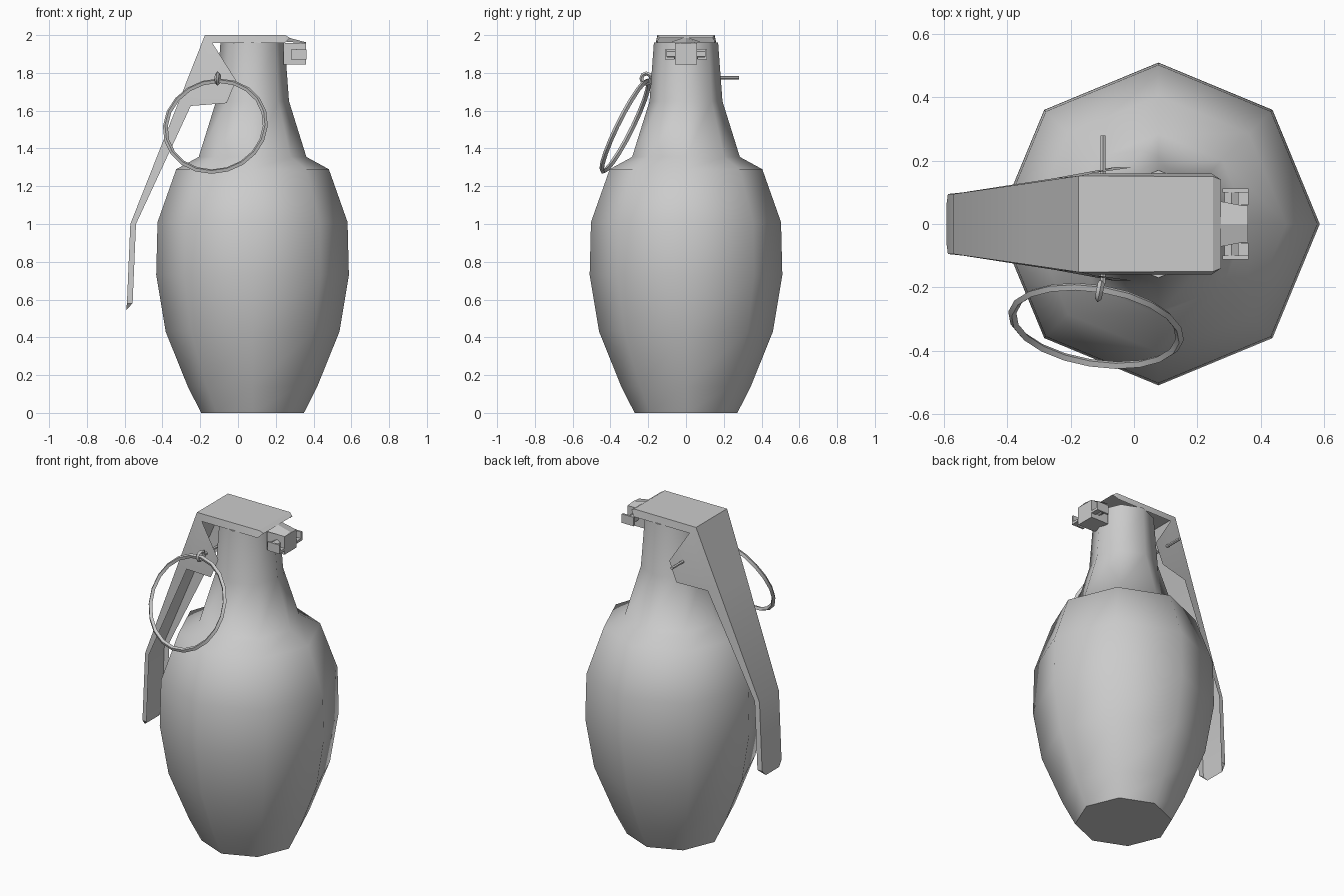
import bpy, bmesh, math
from mathutils import Matrix, Vector

if "Cube" in bpy.data.objects:
    bpy.data.objects.remove(bpy.data.objects["Cube"])


def finish(name, bm, angle=None):
    bmesh.ops.recalc_face_normals(bm, faces=bm.faces)
    me = bpy.data.meshes.new(name)
    bm.to_mesh(me)
    bm.free()
    ob = bpy.data.objects.new(name, me)
    bpy.context.collection.objects.link(ob)
    if angle:
        bpy.ops.object.select_all(action='DESELECT')
        ob.select_set(True)
        bpy.context.view_layer.objects.active = ob
        bpy.ops.object.shade_smooth_by_angle(angle=math.radians(angle))
    return ob


def lathe(name, profile, cx, n):
    bm = bmesh.new()
    rings = [[bm.verts.new((cx + r * math.cos(math.tau * i / n),
                            r * math.sin(math.tau * i / n), z)) for i in range(n)]
             for r, z in profile]
    for a, b in zip(rings, rings[1:]):
        for i in range(n):
            j = (i + 1) % n
            bm.faces.new((a[i], a[j], b[j], b[i]))
    bm.faces.new(rings[0])
    bm.faces.new(rings[-1])
    return finish(name, bm, 50)


def torus(name, center, u, v, R, r, n, m):
    u = Vector(u).normalized()
    w = u.cross(Vector(v)).normalized()
    v = w.cross(u)
    bm = bmesh.new()
    rings = []
    for i in range(n):
        a = math.tau * i / n
        d = u * math.cos(a) + v * math.sin(a)
        rings.append([bm.verts.new(Vector(center) + d * (R + r * math.cos(math.tau * k / m))
                                   + w * r * math.sin(math.tau * k / m)) for k in range(m)])
    for i in range(n):
        a, b = rings[i], rings[(i + 1) % n]
        for k in range(m):
            l = (k + 1) % m
            bm.faces.new((a[k], a[l], b[l], b[k]))
    return finish(name, bm, 40)


def box(name, lo, hi):
    bm = bmesh.new()
    bmesh.ops.create_cube(bm, size=1)
    for v in bm.verts:
        v.co = [l + (h - l) * (c + .5) for l, h, c in zip(lo, hi, v.co)]
    return finish(name, bm)


def rod_y(name, x, z, y0, y1, r, n):
    bm = bmesh.new()
    bmesh.ops.create_cone(bm, cap_ends=True, segments=n, radius1=r, radius2=r, depth=y1 - y0,
                          matrix=Matrix.Translation((x, (y0 + y1) / 2, z))
                          @ Matrix.Rotation(math.pi / 2, 4, 'X'))
    return finish(name, bm, 50)


# Eight-sided body with shoulder and neck
lathe("body", [(.272, 0), (.343, .14), (.46, .43), (.51, .73), (.503, 1.01),
               (.404, 1.29), (.285, 1.355), (.193, 1.65), (.17, 1.96)], .077, 8)

# Safety lever: bent back plate with a flange and ear on each side
outer = [(.25, .15, 2), (-.175, .152, 2), (-.325, .13, 1.62), (-.57, .095, 1), (-.588, .095, .58)]
inner = [(.245, .16, 1.957), (-.135, .16, 1.957), (-.25, .145, 1.625), (-.54, .1, 1),
         (-.558, .098, .58)]
ear = [(-.01, .178, 1.76), (-.06, .18, 1.64)]
bm = bmesh.new()
sides = []
for s in (1, -1):
    o, i, e = [[bm.verts.new((x, s * y, z)) for x, y, z in pts] for pts in (outer, inner, ear)]
    for k in (0, 2, 3):
        bm.faces.new((o[k], o[k + 1], i[k + 1], i[k]))
    bm.faces.new((o[1], o[2], i[2], i[1]))
    bm.faces.new((i[1], i[2], e[1], e[0]))
    tip = bm.verts.new((-.592, s * .065, .545))
    bm.faces.new((o[4], tip, i[4]))
    front = bm.verts.new((.275, s * .14, 1.985))
    bm.faces.new((o[0], i[0], front))
    sides.append([front] + o + [tip])
for k in range(len(sides[0]) - 1):
    a, b = sides
    bm.faces.new((a[k], a[k + 1], b[k + 1], b[k]))
finish("safety_lever", bm, 30)

# Hinge at the head: sloped tab, block, pivot pin and side lugs
bm = bmesh.new()
pts = [(.255, -.075, 1.965), (.255, 0, 1.99), (.255, .075, 1.965),
       (.36, .055, 1.957), (.36, 0, 1.962), (.36, -.055, 1.957)]
vs = [bm.verts.new(p) for p in pts]
bm.faces.new((vs[0], vs[1], vs[4], vs[5]))
bm.faces.new((vs[1], vs[2], vs[3], vs[4]))
finish("hinge_tab", bm)
box("hinge_block", (.24, -.058, 1.845), (.36, .058, 1.957))
rod_y("hinge_pin", .308, 1.9, -.1, .1, .026, 6)
for s in (1, -1):
    y0, y1 = sorted((s * .06, s * .112))
    box("hinge_lug", (.33, y0, 1.87), (.362, y1, 1.885))
    y0, y1 = sorted((s * .1, s * .112))
    box("hinge_lug_side", (.28, y0, 1.87), (.362, y1, 1.925))

# Safety pin, eyelet and pull ring
rod_y("safety_pin", -.098, 1.775, -.19, .28, .009, 6)
torus("pin_eyelet", (-.108, -.21, 1.77), (.2, 1, 0), (0, 0, 1), .027, .011, 8, 4)
torus("pull_ring", (-.12, -.322, 1.518), (.985, -.16, 0), (.05, .44, .9), .268, .013, 20, 4)
